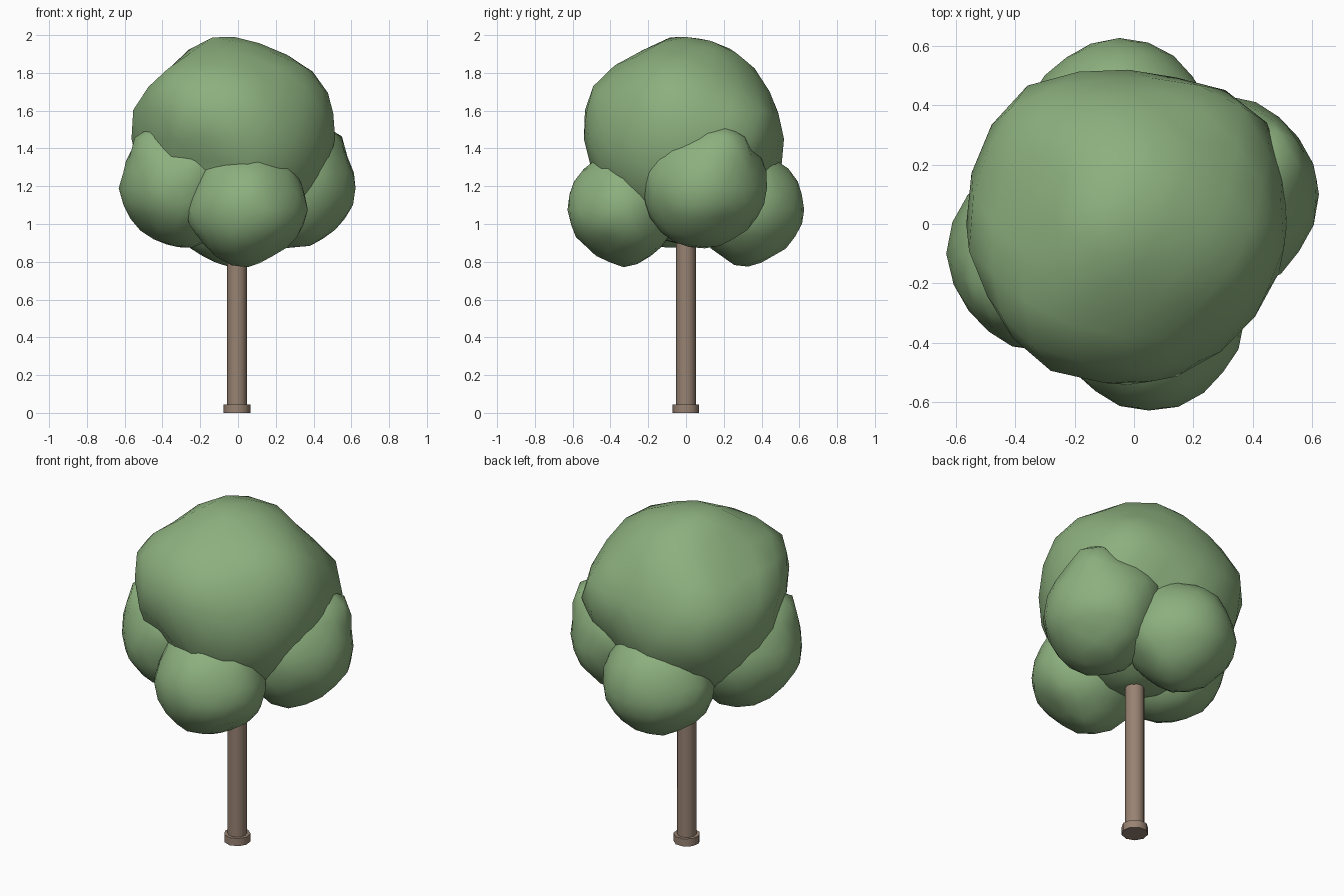
import bpy
import math
import random
from mathutils import Vector

random.seed(4)
cube = bpy.data.objects.get("Cube")
if cube:
    bpy.data.objects.remove(cube, do_unlink=True)


def make_material(name, rgb):
    mat = bpy.data.materials.new(name)
    mat.use_nodes = True
    mat.diffuse_color = (*rgb, 1)
    bsdf = next(n for n in mat.node_tree.nodes if n.type == "BSDF_PRINCIPLED")
    bsdf.inputs["Base Color"].default_value = (*rgb, 1)
    return mat


leaf = make_material("leaf green", (0.265, 0.435, 0.21))
bark = make_material("bark brown", (0.315, 0.225, 0.17))


def foliage(name, centre, radii, bumps, jitter):
    """Lumpy ball: each bump is a direction, a swell or dent, and a sharpness."""
    bpy.ops.mesh.primitive_ico_sphere_add(subdivisions=3, radius=1, location=centre)
    obj = bpy.context.object
    obj.name = name
    lumps = [(Vector(d).normalized(), amount, sharp) for d, amount, sharp in bumps]
    for v in obj.data.vertices:
        n = v.co.normalized()
        swell = 1 + random.uniform(-jitter, jitter)
        for direction, amount, sharp in lumps:
            swell += amount * math.exp(-sharp * (1 - n.dot(direction)))
        v.co = Vector(n[i] * radii[i] * swell for i in range(3))
    obj.data.materials.append(leaf)
    bpy.ops.object.shade_smooth()
    return obj


def rod(name, start, end, radius, sides):
    """Straight round timber between two points."""
    a, b = Vector(start), Vector(end)
    bpy.ops.mesh.primitive_cylinder_add(vertices=sides, radius=radius,
                                        depth=(b - a).length, location=(a + b) / 2)
    obj = bpy.context.object
    obj.name = name
    obj.rotation_euler = (b - a).to_track_quat("Z", "Y").to_euler()
    obj.data.materials.append(bark)
    bpy.ops.object.shade_smooth_by_angle(angle=math.radians(50))


# Crown: large top mass
foliage("crown_top", (-0.02, 0, 1.45), (0.53, 0.53, 0.52), [
    ((-0.5, -0.5, 0.48), 0.13, 16),
    ((-0.25, 0, 1), 0.08, 24),
    ((-0.6, 0.15, 0.65), -0.08, 14),
    ((-1, -0.08, 0.25), 0.07, 18),
    ((-0.85, -0.4, -0.05), -0.06, 20),
    ((0.7, 0.7, 0.15), 0.12, 14),
    ((-0.7, 0.7, 0.1), 0.10, 12),
    ((0.6, 0.6, 0.6), -0.05, 14),
    ((0.75, -0.15, 0.5), 0.06, 12),
    ((-0.5, -0.85, 0.1), 0.06, 20),
    ((0, -0.9, 0.4), 0.08, 14),
    ((0, 0.85, 0.45), -0.05, 12),
    ((0, 0.5, 0.85), 0.05, 14),
    ((0.2, -0.7, 0.75), -0.02, 12),
    ((-0.35, -0.75, -0.3), -0.14, 18),
    ((0.35, 0.75, -0.3), -0.10, 18),
    ((0, 0, -1), 0.09, 10),
], 0.012)

# Crown: two lobe shapes, each used on opposite sides by a half turn
end_lobe = ((0.05, -0.33, 1.075), (0.305, 0.285, 0.28), [
    ((-0.15, 0.05, -1), 0.08, 14),
    ((0.55, 0, 0.85), 0.18, 16),
    ((-0.5, 0, 0.85), 0.18, 16),
    ((0, -0.6, 0.8), 0.08, 10),
    ((0.05, -1, 0), 0.05, 9),
    ((1, 0, 0.15), 0.06, 14),
    ((-1, 0, -0.1), 0.06, 14),
    ((0.55, -0.3, -0.7), -0.07, 14),
])
side_lobe = ((0.32, 0.1, 1.19), (0.29, 0.325, 0.305), [
    ((0.6, 0.4, 0.95), 0.29, 14),
    ((-0.5, 0.8, 0.5), 0.17, 12),
    ((0.2, -0.4, 0.9), 0.08, 12),
    ((0.2, -0.7, 0.5), 0.04, 12),
    ((1, 0, -0.05), 0.06, 10),
    ((0, -0.5, -0.8), 0.05, 12),
    ((-0.5, 0, -0.9), 0.08, 10),
    ((0.6, 0.5, -0.7), -0.07, 14),
])
for lobe, sides in ((end_lobe, ("front", "back")), (side_lobe, ("right", "left"))):
    centre, radii, bumps = lobe
    for side, turn in zip(sides, (1, -1)):
        spot = (turn * centre[0], turn * centre[1], centre[2])
        obj = foliage("crown_" + side, spot, radii, bumps, 0.02)
        if turn < 0:
            obj.rotation_euler.z = math.pi
        # Branch carrying the lobe
        rod("branch_" + side, (0, 0, 1.0), spot, 0.025, 8)

# Trunk and its foot
rod("trunk", (-0.005, 0, 0), (-0.005, 0, 1.2), 0.052, 12)
rod("trunk_foot", (-0.005, 0, 0), (-0.005, 0, 0.045), 0.072, 9)
